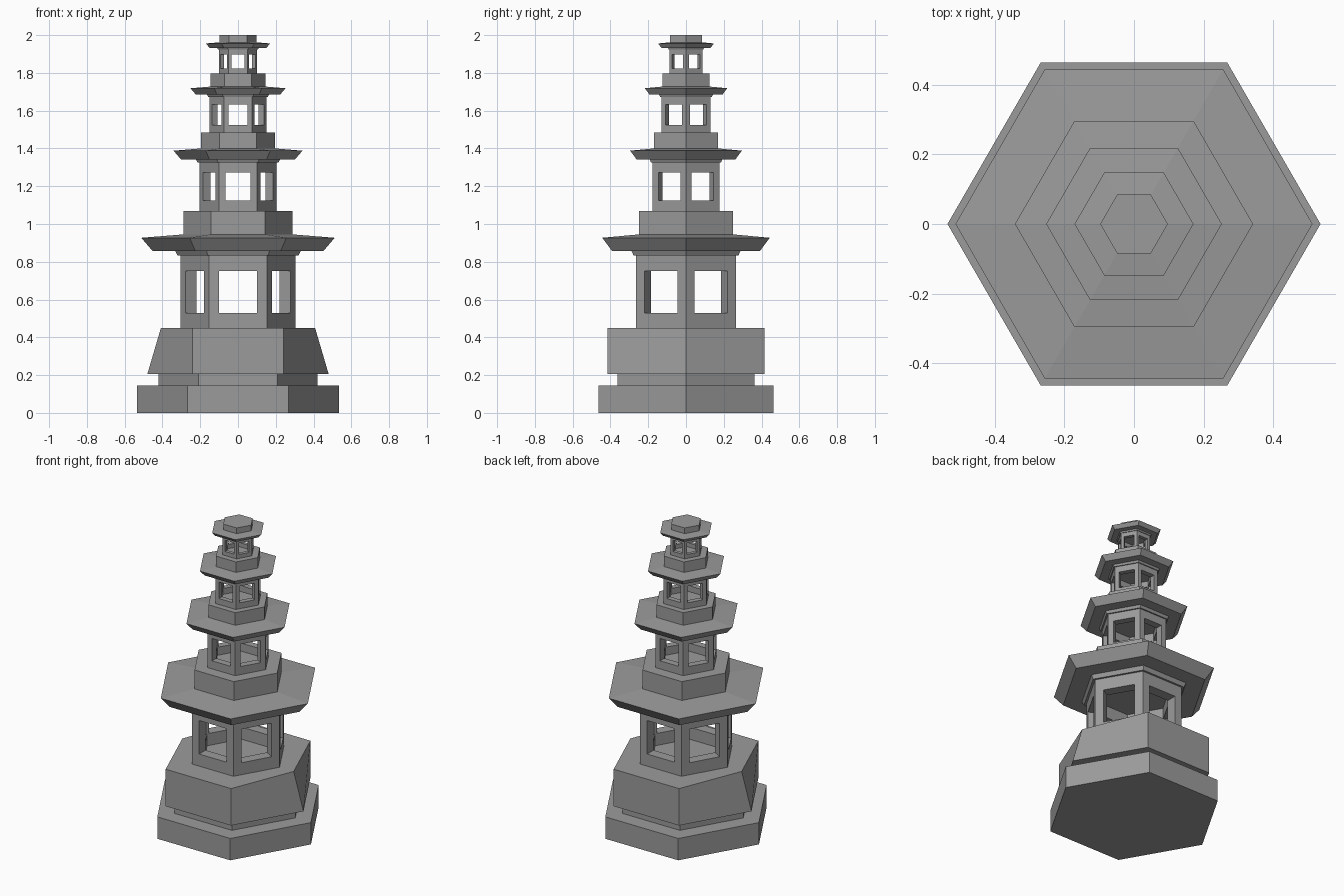
import bpy
import bmesh
from math import cos, sin, pi, sqrt
from mathutils import Matrix, Vector

cube = bpy.data.objects.get("Cube")
if cube:
    bpy.data.objects.remove(cube, do_unlink=True)

# One stone colour for everything
stone = bpy.data.materials.new("grey stone")
stone.use_nodes = True
GREY = (0.33, 0.33, 0.33, 1)
stone.diffuse_color = GREY
stone.node_tree.nodes["Principled BSDF"].inputs["Base Color"].default_value = GREY


def finish(bm, name):
    bmesh.ops.remove_doubles(bm, verts=bm.verts, dist=0.0001)
    bmesh.ops.recalc_face_normals(bm, faces=bm.faces)
    mesh = bpy.data.meshes.new(name)
    bm.to_mesh(mesh)
    bm.free()
    mesh.materials.append(stone)
    bpy.context.collection.objects.link(bpy.data.objects.new(name, mesh))


def hex_stack(name, rings):
    """Closed six-sided solid through rings of (radius, height, side tip reach)."""
    bm = bmesh.new()
    loops = []
    for radius, z, *tip in rings:
        loop = []
        for i in range(6):
            reach = tip[0] if tip and i % 3 == 0 else radius
            loop.append(bm.verts.new((reach * cos(i * pi / 3), radius * sin(i * pi / 3), z)))
        loops.append(loop)
    for low, high in zip(loops, loops[1:]):
        for i in range(6):
            j = (i + 1) % 6
            bm.faces.new((low[i], low[j], high[j], high[i]))
    bm.faces.new(loops[0][::-1])
    bm.faces.new(loops[-1])
    finish(bm, name)


def window_room(name, radius, z0, z1, half, sill, head, thick):
    """Hollow six-sided room with a square opening through each wall."""
    bm = bmesh.new()
    outer = radius * sqrt(3) / 2
    inner = outer - thick
    # wall outline, opening outside, opening inside, inner outline
    frames = [(outer, radius / 2, z0, z1), (outer, half, sill, head),
              (inner, half, sill, head), (inner, inner / sqrt(3), z0, z1)]
    for side in range(6):
        turn = Matrix.Rotation(side * pi / 3, 3, 'Z')
        loops = [[bm.verts.new(turn @ Vector((u, -d, z)))
                  for u, z in ((-w, lo), (w, lo), (w, hi), (-w, hi))]
                 for d, w, lo, hi in frames]
        for k in range(4):
            a, b = loops[k], loops[(k + 1) % 4]
            for i in range(4):
                if k == 3 and i % 2:
                    continue  # walls meet here, no face between them
                j = (i + 1) % 4
                bm.faces.new((a[i], a[j], b[j], b[i]))
    finish(bm, name)


# Stepped foundation and the plinth that tapers only at its side tips
hex_stack("foundation", [(0.535, 0), (0.535, 0.145)])
hex_stack("foundation_step", [(0.42, 0.145), (0.42, 0.205)])
hex_stack("plinth", [(0.48, 0.205), (0.48, 0.45, 0.408)])

# Storeys: scale, room floor height, radius of the block above the roof, its top
storeys = [("first", 1.0, 0.45, 0.288, 1.07),
           ("second", 0.667, 1.07, 0.195, 1.484),
           ("third", 0.492, 1.484, 0.145, 1.797),
           ("fourth", 0.333, 1.797, 0.097, 2.0)]
for label, s, floor, block, block_top in storeys:
    def up(h):
        return floor + h * s
    window_room(label + "_room", 0.305 * s, floor, up(0.382), 0.1 * s,
                up(0.08), up(0.302), 0.068 * s)
    hex_stack(label + "_ledge", [(0.32 * s, up(0.382)), (0.333 * s, up(0.408))])
    hex_stack(label + "_roof", [(0.453 * s, up(0.408)), (0.512 * s, up(0.477)),
                                (block, up(0.495))])
    block_name = "finial" if label == "fourth" else label + "_roof_block"
    hex_stack(block_name, [(block, up(0.495)), (block, block_top)])
